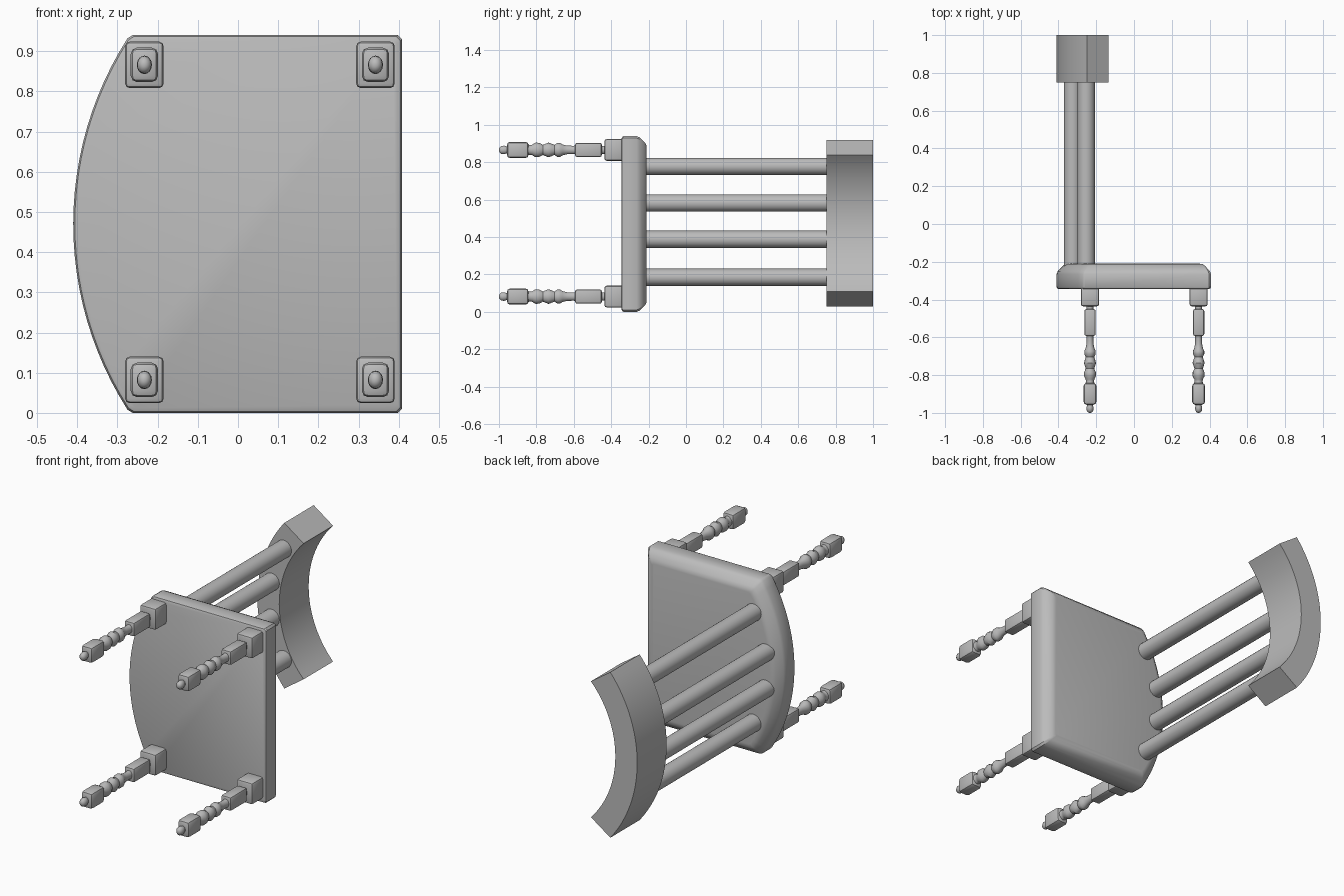
import bpy, bmesh, math
from mathutils import Matrix, Vector

if "Cube" in bpy.data.objects:
    bpy.data.objects.remove(bpy.data.objects["Cube"])

mat = bpy.data.materials.new("light_grey")
mat.diffuse_color = (0.5, 0.5, 0.5, 1)
mat.use_nodes = True
mat.node_tree.nodes["Principled BSDF"].inputs["Base Color"].default_value = mat.diffuse_color


def finish(name, bm, angle=35):
    bmesh.ops.recalc_face_normals(bm, faces=bm.faces)
    me = bpy.data.meshes.new(name)
    bm.to_mesh(me)
    bm.free()
    me.materials.append(mat)
    ob = bpy.data.objects.new(name, me)
    bpy.context.collection.objects.link(ob)
    bpy.ops.object.select_all(action='DESELECT')
    ob.select_set(True)
    bpy.context.view_layer.objects.active = ob
    bpy.ops.object.shade_smooth_by_angle(angle=math.radians(angle))
    return ob


def loft(bm, rings):
    """Bridge rings of 3D points and cap both ends."""
    vs = [[bm.verts.new(p) for p in r] for r in rings]
    n = len(vs[0])
    for a, b in zip(vs, vs[1:]):
        for i in range(n):
            bm.faces.new((a[i], a[(i + 1) % n], b[(i + 1) % n], b[i]))
    bm.faces.new(vs[0])
    bm.faces.new(vs[-1][::-1])


def arc(x_mid, x_end, half, n=24):
    """Arc in x-z bulging to -x, from -half to +half."""
    s = x_end - x_mid
    r = (half * half + s * s) / (2 * s)
    a = math.asin(half / r)
    return [(x_mid + r - r * math.cos(a * t), r * math.sin(a * t))
            for t in [2 * i / n - 1 for i in range(n + 1)]]


# Seat: bowed panel with a sloped, rounded upper rim
outline = arc(-0.41, -0.275, 0.462) + [(-0.262, 0.47), (0.398, 0.47), (0.408, 0.46),
                                       (0.408, -0.46), (0.398, -0.47), (-0.262, -0.47)]
rings = []
for y, inset in [(-0.345, 0.012), (-0.341, 0.004), (-0.333, 0), (-0.265, 0), (-0.25, 0.006),
                 (-0.222, 0.032), (-0.213, 0.044), (-0.21, 0.06)]:
    sx, sz = 1 - inset / 0.41, 1 - inset / 0.47
    rings.append([(x * sx, y, 0.47 + z * sz) for x, z in outline])
bm = bmesh.new()
loft(bm, rings)
finish("seat", bm, 30)

# Curved head rail with radial ends
section = arc(-0.41, -0.25, 0.445) + arc(-0.28, -0.135, 0.365)[::-1]
bm = bmesh.new()
loft(bm, [[(x, y, 0.473 + z) for x, z in section] for y in (0.75, 1.0)])
sharp = [e for e in bm.edges if e.calc_face_angle(0) > 0.7]
bmesh.ops.bevel(bm, geom=sharp, offset=0.012, segments=2, profile=0.5, affect='EDGES')
finish("head_rail", bm, 40)

# Back spindles
for i, (x, z) in enumerate([(-0.253, 0.185), (-0.325, 0.388), (-0.325, 0.582), (-0.253, 0.778)]):
    bm = bmesh.new()
    bmesh.ops.create_cone(bm, cap_ends=True, segments=24, radius1=0.046, radius2=0.046, depth=1.03,
                          matrix=Matrix.Translation((x, 0.265, z)) @ Matrix.Rotation(math.pi / 2, 4, 'X'))
    finish(f"spindle_{i + 1}", bm)


def block(bm, y0, y1, hx, hz, bevel):
    """Softened rectangular block along y."""
    m = Matrix.Translation((0, (y0 + y1) / 2, 0)) @ Matrix.Diagonal((2 * hx, y1 - y0, 2 * hz, 1))
    new = bmesh.ops.create_cube(bm, size=1, matrix=m)["verts"]
    edges = list({e for v in new for e in v.link_edges})
    bmesh.ops.bevel(bm, geom=edges, offset=bevel, segments=2, profile=0.5, affect='EDGES')


# Turned profile (y, radius) between the leg blocks, out to the tip
turning = [(-0.42, 0.022), (-0.47, 0.022), (-0.58, 0.026), (-0.60, 0.022), (-0.635, 0.023),
           (-0.66, 0.029), (-0.672, 0.037), (-0.688, 0.037), (-0.704, 0.027),
           (-0.718, 0.033), (-0.735, 0.039), (-0.752, 0.033), (-0.765, 0.027),
           (-0.785, 0.038), (-0.805, 0.039), (-0.822, 0.028), (-0.835, 0.026), (-0.85, 0.032),
           (-0.945, 0.026), (-0.958, 0.018), (-0.972, 0.023), (-0.988, 0.021), (-0.997, 0.013),
           (-1.0, 0.005)]

# Four turned legs
for xn, x in (("back", -0.233), ("front", 0.342)):
    for zn, z in (("left", 0.082), ("right", 0.866)):
        bm = bmesh.new()
        block(bm, -0.436, -0.33, 0.048, 0.058, 0.012)
        block(bm, -0.593, -0.45, 0.030, 0.038, 0.011)
        block(bm, -0.957, -0.842, 0.034, 0.043, 0.016)
        loft(bm, [[(0.82 * r * math.cos(a), y, r * math.sin(a))
                   for a in [k * math.tau / 16 for k in range(16)]] for y, r in turning])
        bmesh.ops.translate(bm, verts=bm.verts, vec=Vector((x, 0, z)))
        finish(f"{xn}_{zn}_leg", bm)
